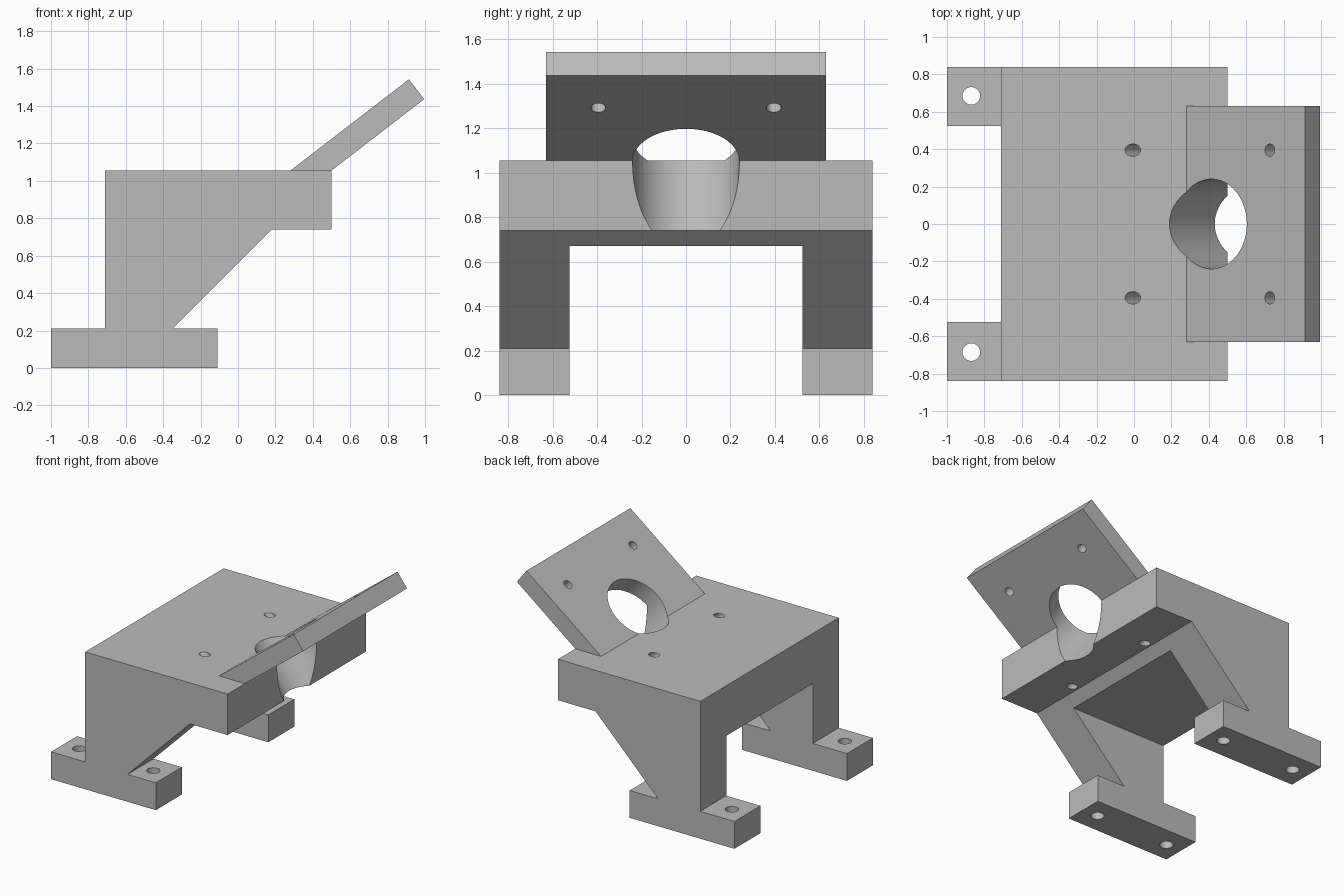
import bpy
import math
from mathutils import Vector, Matrix

cube = bpy.data.objects.get("Cube")
if cube:
    bpy.data.objects.remove(cube, do_unlink=True)

grey = bpy.data.materials.new("plain grey")
grey.use_nodes = True
colour = (0.5, 0.5, 0.5, 1)
grey.diffuse_color = colour
grey.node_tree.nodes["Principled BSDF"].inputs["Base Color"].default_value = colour

TILT = math.radians(37.6)
ALONG = Vector((math.cos(TILT), 0, math.sin(TILT)))     # up the plate
NORMAL = Vector((-math.sin(TILT), 0, math.cos(TILT)))   # out of the plate
TOP = 1.055


def extrude_profile(name, profile, half_width):
    """Prism with an x-z profile, extruded evenly along y."""
    n = len(profile)
    verts = [(x, y, z) for y in (-half_width, half_width) for x, z in profile]
    faces = [tuple(range(n)), tuple(range(2 * n - 1, n - 1, -1))]
    faces += [(i, i + n, (i + 1) % n + n, (i + 1) % n) for i in range(n)]
    mesh = bpy.data.meshes.new(name)
    mesh.from_pydata(verts, [], faces)
    mesh.materials.append(grey)
    obj = bpy.data.objects.new(name, mesh)
    bpy.context.collection.objects.link(obj)
    return obj


def drill(name, centre, axis, radius, depth, sides):
    """Cylindrical cutter centred on a point."""
    bpy.ops.mesh.primitive_cylinder_add(vertices=sides, radius=radius, depth=depth)
    obj = bpy.context.object
    obj.name = name
    obj.data.materials.append(grey)
    turn = Vector((0, 0, 1)).rotation_difference(axis).to_matrix().to_4x4()
    obj.matrix_world = Matrix.Translation(centre) @ turn
    return obj


def cut(obj, cutters):
    bpy.ops.object.select_all(action="DESELECT")
    bpy.context.view_layer.objects.active = obj
    obj.select_set(True)
    for cutter in cutters:
        mod = obj.modifiers.new("cut", "BOOLEAN")
        mod.operation = "DIFFERENCE"
        mod.solver = "EXACT"
        mod.object = cutter
        bpy.ops.object.modifier_apply(modifier=mod.name)
    bpy.ops.object.shade_smooth_by_angle(angle=math.radians(25))


# Bracket body with feet, and the tilted plate
body = extrude_profile("bracket_body", [
    (-1, 0), (-0.11, 0), (-0.11, 0.21), (-0.35, 0.21), (0.18, 0.74),
    (0.5, 0.74), (0.5, TOP), (-0.71, TOP), (-0.71, 0.21), (-1, 0.21)], 0.84)

corner = Vector((0.28, 0, TOP))
thick = NORMAL * -0.134
outline = [corner, corner + thick, corner + thick + ALONG * 0.8, corner + ALONG * 0.8]
plate = extrude_profile("tilted_plate", [(p.x, p.z) for p in outline], 0.63)

# Gap between the legs
gap = extrude_profile("leg_gap_cutter", [(-1.2, -0.2), (0.9, -0.2), (0.9, 0.67), (-1.2, 0.67)], 0.525)

# Large opening and four screw holes, square to the plate
centre = corner + ALONG * 0.168
opening = drill("opening_cutter", centre, NORMAL, 0.24, 1.6, 96)
screws = [drill("screw_cutter", centre + ALONG * a + Vector((0, y, 0)), NORMAL, 0.033, 1.2, 32)
          for a in (-0.395, 0.395) for y in (-0.395, 0.395)]

# Vertical mounting holes through the feet, stopping short of the slope
feet = [drill("foot_cutter", Vector((x, y, 0.1)), Vector((0, 0, 1)), 0.047, 0.3, 32)
        for x in (-0.87, -0.24) for y in (-0.685, 0.685)]

cut(body, [gap, opening] + screws[:2] + feet)
cut(plate, [opening] + screws[2:])

for cutter in [gap, opening] + screws + feet:
    bpy.data.objects.remove(cutter, do_unlink=True)
